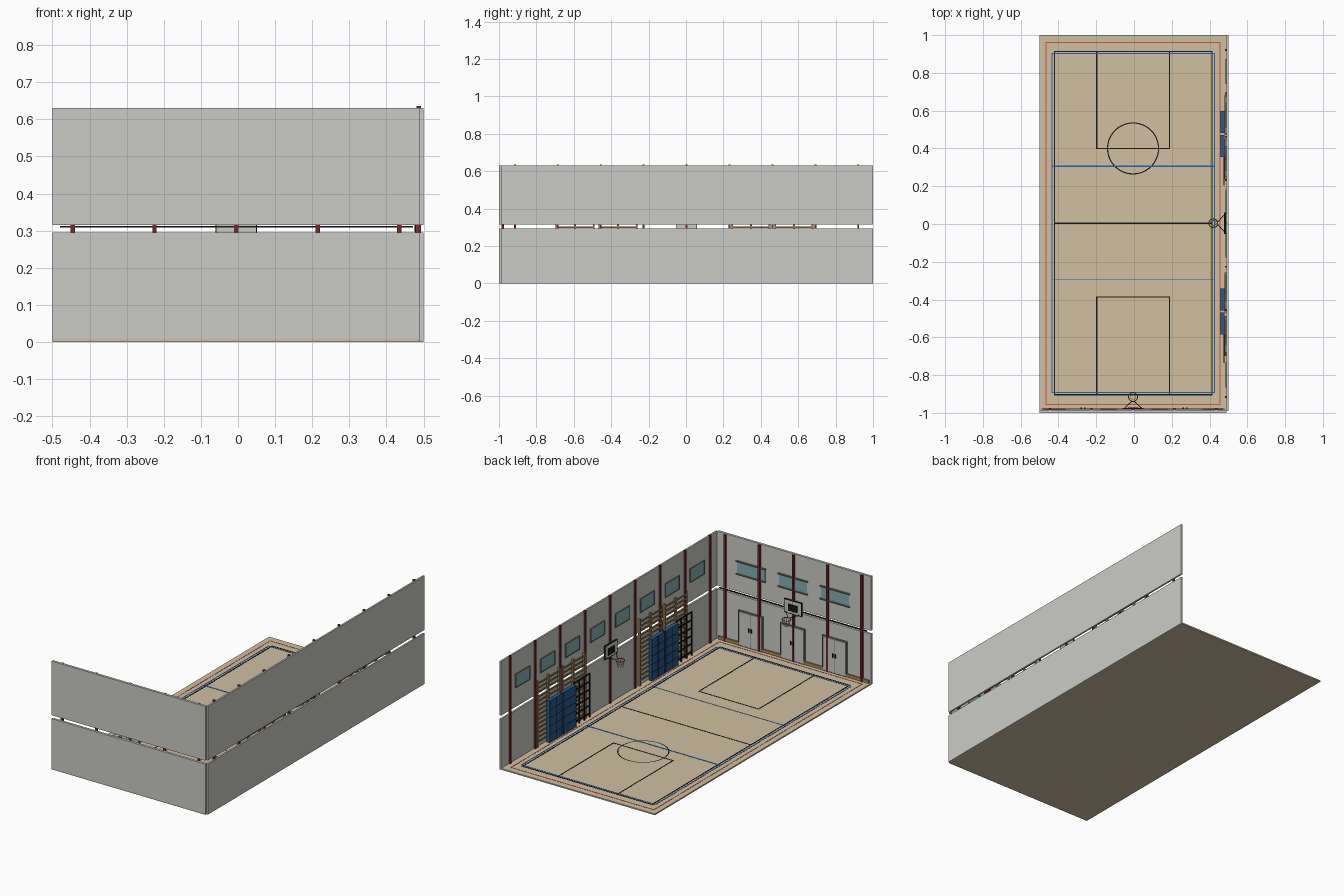
import bpy, bmesh, math
from mathutils import Matrix, Vector

default_cube = bpy.data.objects.get("Cube")
if default_cube:
    bpy.data.objects.remove(default_cube, do_unlink=True)


def material(name, *rgb):
    color = tuple((c / 255) ** 2.2 for c in rgb) + (1.0,)
    mat = bpy.data.materials.new(name)
    mat.diffuse_color = color
    mat.use_nodes = True
    mat.node_tree.nodes["Principled BSDF"].inputs["Base Color"].default_value = color
    return mat


WALL = material("wall grey", 202, 202, 197)
FLOOR = material("court tan", 208, 190, 160)
COLUMN = material("column dark red", 122, 40, 44)
BLACK = material("black", 28, 28, 30)
MAT_BLUE = material("mat blue", 42, 90, 138)
LINE_BLUE = material("line blue", 36, 96, 176)
ORANGE = material("line orange red", 212, 84, 58)
GLASS = material("window teal", 132, 172, 176)
WOOD = material("bar wood", 168, 132, 88)
TRIM = material("trim grey", 120, 120, 118)


def finish(bm, name, mat):
    bmesh.ops.recalc_face_normals(bm, faces=bm.faces)
    mesh = bpy.data.meshes.new(name)
    bm.to_mesh(mesh)
    bm.free()
    mesh.materials.append(mat)
    obj = bpy.data.objects.new(name, mesh)
    bpy.context.collection.objects.link(obj)
    return obj


def boxes(name, mat, spans):
    """One object from boxes given as (x range, y range, z range)."""
    bm = bmesh.new()
    for span in spans:
        mid = Vector([(a + b) / 2 for a, b in span])
        size = [abs(b - a) for a, b in span]
        bmesh.ops.create_cube(bm, size=1, matrix=Matrix.Translation(mid) @ Matrix.Diagonal(size + [1]))
    return finish(bm, name, mat)


def around(c, half):
    return (c - half, c + half)


def outline(a, b, w):
    """Four strips round the rectangle a x b, as 2D ranges."""
    (a0, a1), (b0, b1) = a, b
    return [((a0, a1), (b0, b0 + w)), ((a0, a1), (b1 - w, b1)),
            ((a0, a0 + w), (b0, b1)), ((a1 - w, a1), (b0, b1))]


def tube(name, mat, paths, radius, closed=False):
    curve = bpy.data.curves.new(name, "CURVE")
    curve.dimensions = "3D"
    curve.bevel_depth = radius
    curve.bevel_resolution = 1
    for path in paths:
        spline = curve.splines.new("POLY")
        spline.points.add(len(path) - 1)
        for point, co in zip(spline.points, path):
            point.co = (*co, 1)
        spline.use_cyclic_u = closed
    curve.materials.append(mat)
    obj = bpy.data.objects.new(name, curve)
    bpy.context.collection.objects.link(obj)
    return obj


# Floor slab and wall panels with the open slot between them
TOP = 0.008
IN_Y, IN_X = -0.986, 0.49
boxes("floor", FLOOR, [((-0.5, IN_X), (-1, 1), (0, TOP))])
for level, z in (("lower", (0.005, 0.295)), ("upper", (0.315, 0.63))):
    boxes(level + "_front_wall", WALL, [((-0.5, IN_X), (-1, IN_Y), z)])
    boxes(level + "_side_wall", WALL, [((IN_X, 0.5), (-0.99, 1), z)])
boxes("side_wall_foot", WALL, [((IN_X, 0.5), (-0.99, 1), (0, 0.006))])

# Painted court lines
PAINT = (TOP, TOP + 0.001)


def paint(name, mat, rects):
    boxes(name, mat, [(x, y, PAINT) for x, y in rects])


paint("outer_border_line", ORANGE, outline((-0.468, 0.457), (-0.957, 0.963), 0.005))
paint("blue_court_lines", LINE_BLUE,
      outline((-0.438, 0.43), (-0.895, 0.905), 0.006)
      + [((-0.438, 0.43), around(0.305, 0.004)), ((-0.438, 0.43), around(-0.295, 0.002))])
KEY = (-0.2, 0.19)
paint("black_court_lines", BLACK,
      outline((-0.424, 0.416), (-0.907, 0.917), 0.007)
      + [((-0.424, 0.416), around(0.004, 0.003))]
      + outline(KEY, (0.397, 0.917), 0.006) + outline(KEY, (-0.907, -0.383), 0.006))

bm = bmesh.new()
rings = []
for r in (0.132, 0.138):
    angles = [math.tau * i / 48 for i in range(48)]
    rings.append([bm.verts.new((r * math.cos(a) - 0.005, r * math.sin(a) + 0.4, PAINT[1])) for a in angles])
for i in range(48):
    j = (i + 1) % 48
    bm.faces.new((rings[0][i], rings[1][i], rings[1][j], rings[0][j]))
finish(bm, "free_throw_circle", BLACK)

# Columns
front_columns = [-0.005 + 0.22 * i for i in range(-2, 3)]
side_columns = [0.003 + 0.2295 * i for i in range(-4, 5)]
boxes("front_columns", COLUMN,
      [(around(x, 0.006), (IN_Y, IN_Y + 0.012), (TOP, 0.626)) for x in front_columns])
boxes("side_columns", COLUMN,
      [((0.481, 0.493), around(y, 0.005), (TOP, 0.636)) for y in side_columns])

# Rail in the slot and wooden skirting on the front wall
boxes("front_rail", BLACK, [((-0.48, 0.472), (IN_Y + 0.004, IN_Y + 0.01), (0.308, 0.313))])
boxes("front_skirting", WOOD, [((-0.49, 0.48), (IN_Y, IN_Y + 0.008), (TOP, 0.026))])

# Side windows, one in each bay
bays = [(a + b) / 2 for a, b in zip(side_columns, side_columns[1:])]
boxes("side_windows", GLASS, [((IN_X - 0.003, IN_X), around(y, 0.064), (0.43, 0.505)) for y in bays])
boxes("side_window_frames", TRIM, [((IN_X - 0.006, IN_X), h, v) for y in bays
                                   for h, v in outline(around(y, 0.066), (0.427, 0.508), 0.004)])

# Front windows above three double doors
openings = [-0.27, 0, 0.27]
boxes("front_windows", GLASS, [(around(x, 0.09), (IN_Y, IN_Y + 0.003), (0.42, 0.49)) for x in openings])
boxes("front_window_ledges", TRIM, [(around(x, 0.095), (IN_Y, IN_Y + 0.01), around(z, 0.003))
                                    for x in openings for z in (0.418, 0.492)])
boxes("doors", WALL, [(around(x + s * 0.037, 0.036), (IN_Y, IN_Y + 0.009), (TOP, 0.205))
                      for x in openings for s in (-1, 1)])
boxes("door_frames", TRIM, [(h, (IN_Y, IN_Y + 0.01), v) for x in openings
                            for h, v in outline(around(x, 0.079), (TOP, 0.212), 0.003)])
boxes("door_seams", TRIM, [(around(x, 0.001), (IN_Y, IN_Y + 0.0095), (TOP, 0.205)) for x in openings])
boxes("door_handles", BLACK, [(around(x + s * 0.009, 0.003), (IN_Y, IN_Y + 0.014), (0.1, 0.122))
                              for x in openings for s in (-1, 1)])


# Basketball goals, built facing +y with the origin at the wall
def goal(prefix, place):
    parts = [
        boxes(prefix + "_backboard", WALL, [(around(0, 0.055), (0.004, 0.012), (0.283, 0.36))]),
        boxes(prefix + "_backboard_edge", BLACK,
              [(h, (0.003, 0.013), v) for h, v in outline(around(0, 0.056), (0.282, 0.361), 0.003)]),
        boxes(prefix + "_target_plate", BLACK, [(around(0, 0.03), (0.004, 0.014), (0.298, 0.338))]),
    ]
    circle = [(0.024 * math.cos(math.tau * i / 24), 0.07 + 0.024 * math.sin(math.tau * i / 24), 0.276)
              for i in range(24)]
    parts.append(tube(prefix + "_hoop", ORANGE, [circle], 0.002, closed=True))
    parts.append(tube(prefix + "_arms", BLACK,
                      [[(s * 0.045, 0.012, 0.29), (s * 0.005, 0.048, 0.276)] for s in (-1, 1)], 0.002))
    net_mesh = bmesh.new()
    bmesh.ops.create_cone(net_mesh, cap_ends=False, segments=12, radius1=0.014, radius2=0.023, depth=0.036,
                          matrix=Matrix.Translation((0, 0.07, 0.257)))
    net = finish(net_mesh, prefix + "_net", WALL)
    wire = net.modifiers.new("strands", "WIREFRAME")
    wire.thickness = 0.002
    for part in parts + [net]:
        part.matrix_world = place


goal("front_goal", Matrix.Translation((-0.005, IN_Y, 0)))
goal("side_goal", Matrix.Translation((IN_X, 0.004, 0)) @ Matrix.Rotation(math.pi / 2, 4, "Z"))


# Wall bars, padded mats and climbing grid beside the side wall
def gym_station(prefix, mid):
    for side, s in (("rear", 1), ("front", -1)):
        c = mid + s * 0.115
        rungs = [((0.479, 0.484), around(c, 0.1), around(0.04 + 0.026 * i, 0.004)) for i in range(14)]
        posts = [((0.478, IN_X), around(c + t * 0.1, 0.005), (TOP, 0.395)) for t in (-1, 0, 1)]
        boxes(f"{prefix}_{side}_wall_bars", WOOD, rungs + posts)
        m = mid + 0.015 + s * 0.064
        boxes(f"{prefix}_{side}_mat", MAT_BLUE, [((0.458, 0.478), around(m, 0.058), (0.012, 0.255))])
        seams = [((0.457, 0.479), around(m, 0.058), around(0.06 + 0.048 * i, 0.001)) for i in range(4)]
        seams += [((0.457, 0.459), around(m + t * 0.029, 0.001), (0.012, 0.255)) for t in (-2, 0, 2)]
        boxes(f"{prefix}_{side}_mat_seams", BLACK, seams)
    y0, y1 = mid - 0.255, mid - 0.11
    grid = [((0.473, 0.478), (y0, y1), around(0.03 + 0.046 * i, 0.003)) for i in range(6)]
    grid += [((0.473, 0.478), around(y0 + (y1 - y0) * i / 3, 0.003), (TOP, 0.263)) for i in range(4)]
    boxes(prefix + "_climbing_grid", BLACK, grid)


gym_station("rear_station", 0.462)
gym_station("front_station", -0.478)
